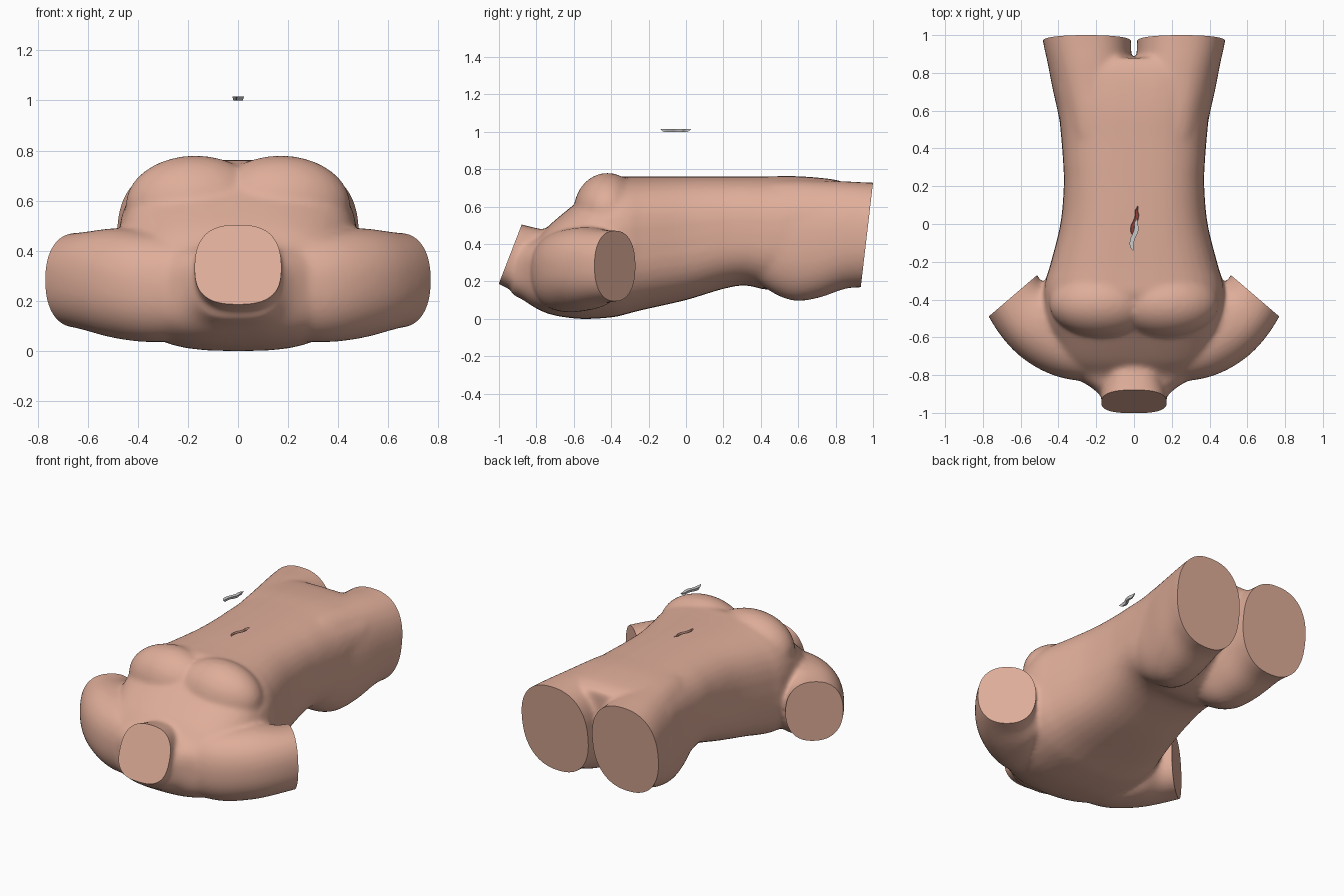
import bpy, bmesh, math
from mathutils import Vector, Matrix

if "Cube" in bpy.data.objects:
    bpy.data.objects.remove(bpy.data.objects["Cube"])

SEG = 40


def material(name, rgb):
    m = bpy.data.materials.new(name)
    m.diffuse_color = (*rgb, 1)
    m.use_nodes = True
    m.node_tree.nodes["Principled BSDF"].inputs["Base Color"].default_value = m.diffuse_color
    return m


skin = material("skin", (0.74, 0.42, 0.32))
flesh = material("flesh", (0.30, 0.05, 0.04))


def make_object(name, bm, mat=None):
    bmesh.ops.recalc_face_normals(bm, faces=bm.faces)
    me = bpy.data.meshes.new(name)
    bm.to_mesh(me)
    bm.free()
    ob = bpy.data.objects.new(name, me)
    bpy.context.collection.objects.link(ob)
    if mat:
        me.materials.append(mat)
    return ob


def refine(rows, steps=5):
    """Catmull-Rom interpolation between section rows."""
    out = []
    for i in range(len(rows) - 1):
        a, b, c, d = (rows[max(0, min(len(rows) - 1, i + k))] for k in (-1, 0, 1, 2))
        for s in range(steps):
            t = s / steps
            out.append([0.5 * (2*q + (r - p)*t + (2*p - 5*q + 4*r - e)*t*t
                               + (3*q - p - 3*r + e)*t**3)
                        for p, q, r, e in zip(a, b, c, d)])
    return out + [list(rows[-1])]


def loft(bm, rows, power, side=1):
    """rows: centre x, y, z, turn angle, half width, half height."""
    rings = []
    for x, y, z, ang, hw, hh in refine(rows):
        a = math.radians(ang)
        ring = []
        for i in range(SEG):
            t = 2 * math.pi * i / SEG
            u = math.copysign(abs(math.cos(t)) ** (2 / power), math.cos(t)) * hw
            w = math.copysign(abs(math.sin(t)) ** (2 / power), math.sin(t)) * hh
            ring.append(bm.verts.new((side * (x - u * math.sin(a)), y + u * math.cos(a), z + w)))
        rings.append(ring)
    for r, s in zip(rings, rings[1:]):
        for i in range(SEG):
            j = (i + 1) % SEG
            bm.faces.new((r[i], r[j], s[j], s[i]))
    bm.faces.new(rings[0])
    bm.faces.new(rings[-1])


def along_y(rows):
    """(y, centre x, half width, bottom, top) to loft rows."""
    return [(x, y, (b + t) / 2, 90, w, (t - b) / 2) for y, x, w, b, t in rows]


def modify(ob, kind, **props):
    mod = ob.modifiers.new("m", kind)
    for k, v in props.items():
        setattr(mod, k, v)
    bpy.context.view_layer.objects.active = ob
    bpy.ops.object.modifier_apply(modifier=mod.name)


def add_part(parts, rows, power, side=1):
    bm = bmesh.new()
    loft(bm, rows, power, side)
    parts.append(make_object("body_part", bm, skin))


parts = []
# trunk, from shoulders to crotch
add_part(parts, along_y([
    (-.93, 0, .16, .13, .38), (-.87, 0, .22, .10, .41), (-.80, 0, .33, .055, .43),
    (-.72, 0, .41, .022, .51), (-.60, 0, .455, .002, .61), (-.50, 0, .475, .0, .69),
    (-.38, 0, .48, .01, .755), (-.30, 0, .47, .03, .76), (-.22, 0, .445, .05, .76),
    (0, 0, .39, .10, .762), (.20, 0, .372, .16, .762), (.32, 0, .375, .178, .762),
    (.45, 0, .385, .155, .762), (.60, 0, .40, .20, .762), (.75, 0, .42, .30, .75),
    (.83, 0, .40, .38, .735), (.88, 0, .30, .42, .71)]), 2.8)
# neck stump
add_part(parts, along_y([
    (-.68, 0, .14, .15, .46), (-.80, 0, .15, .12, .485), (-.90, 0, .17, .14, .51),
    (-1.0, 0, .176, .185, .54), (-1.1, 0, .178, .23, .58)]), 2.7)
for s in (1, -1):
    # shoulder and upper arm
    add_part(parts, [
        (.12, -.66, .25, 0, .18, .20), (.34, -.62, .255, 8, .20, .22),
        (.48, -.53, .27, 25, .215, .22), (.605, -.435, .28, 44, .175, .195),
        (.70, -.27, .285, 50, .168, .182)], 2.3, s)
    # buttock and thigh
    add_part(parts, along_y([
        (.40, .19, .17, .18, .73), (.50, .195, .19, .12, .74), (.60, .205, .2, .095, .742),
        (.72, .22, .212, .115, .738), (.85, .235, .222, .16, .735),
        (.95, .247, .232, .168, .73), (1.08, .258, .243, .165, .725)]), 2.35, s)
    # pectoral
    bm = bmesh.new()
    bmesh.ops.create_uvsphere(bm, u_segments=32, v_segments=20, radius=1,
                              matrix=Matrix.Translation((s * .17, -.42, .58))
                              @ Matrix.Diagonal((.28, .18, .2, 1)))
    parts.append(make_object("body_part", bm, skin))

# fuse the parts into one smooth body
body = parts[0]
for p in parts:
    p.select_set(True)
bpy.context.view_layer.objects.active = body
bpy.ops.object.join()
body.name = "torso"
modify(body, 'REMESH', mode='VOXEL', voxel_size=0.0125)
modify(body, 'SMOOTH', factor=0.5, iterations=16)
low = min(v.co.z for v in body.data.vertices)
body.data.transform(Matrix.Translation((0, 0, -low)))


def subtract(cutter):
    cutter.hide_render = True
    modify(body, 'BOOLEAN', operation='DIFFERENCE', solver='EXACT', object=cutter)
    bpy.data.objects.remove(cutter)


def slice_off(centre, normal, width, height, depth=.4):
    """Remove what lies beyond a plane, inside a box of the given size."""
    n = Vector(normal).normalized()
    x = Vector((0, 0, 1)).cross(n).normalized()
    rot = Matrix((x, n.cross(x), n)).transposed().to_4x4()
    bm = bmesh.new()
    bmesh.ops.create_cube(bm, size=1, matrix=Matrix.Translation(Vector(centre) + n * depth / 2)
                          @ rot @ Matrix.Diagonal((width, height, depth, 1)))
    subtract(make_object("cutter", bm, skin))


# flat cuts at neck, thighs and arms
slice_off((0, -.94, .345), (0, -.31, .12), 1.0, .9)
slice_off((0, .967, .4475), (0, .555, -.065), 1.6, 1.4)
for s in (1, -1):
    slice_off((s * .655, -.392, .3), (s * .65, .76, 0), .48, .9)


def sliver(name, z0, z1, offset, mat=None, shrink=.78):
    """Wavy pointed wedge, narrower at the bottom."""
    path = refine([(-.006, -.14, .002), (-.012, -.115, .010), (-.008, -.08, .012),
                   (.006, -.05, .013), (.013, -.02, .011), (.010, .005, .008),
                   (.017, .03, .001)], 4)
    bm = bmesh.new()
    rows = []
    for x, y, w in path:
        yb = -.055 + (y + .055) * shrink
        rows.append([bm.verts.new((x + dx + offset[0], yy + offset[1], z))
                     for dx, yy, z in ((-w, y, z1), (w, y, z1), (w * .6, yb, z0), (-w * .6, yb, z0))])
    for r, q in zip(rows, rows[1:]):
        for i in range(4):
            j = (i + 1) % 4
            bm.faces.new((r[i], r[j], q[j], q[i]))
    bm.faces.new(rows[0])
    bm.faces.new(rows[-1])
    return make_object(name, bm, mat)


# incision in the belly with dark floor, and the piece floating above it
belly = max(v.co.z for v in body.data.vertices if abs(v.co.x) < .05 and abs(v.co.y) < .1)
subtract(sliver("cutter", belly - .02, belly + .008, (.003, .07), flesh))
sliver("incision_floor", belly - .024, belly - .012, (.003, .07), flesh, .7)
piece = sliver("floating_sliver", 1.0, 1.016, (0, 0))

bpy.ops.object.select_all(action='DESELECT')
body.select_set(True)
bpy.context.view_layer.objects.active = body
bpy.ops.object.shade_smooth_by_angle(angle=math.radians(35))
